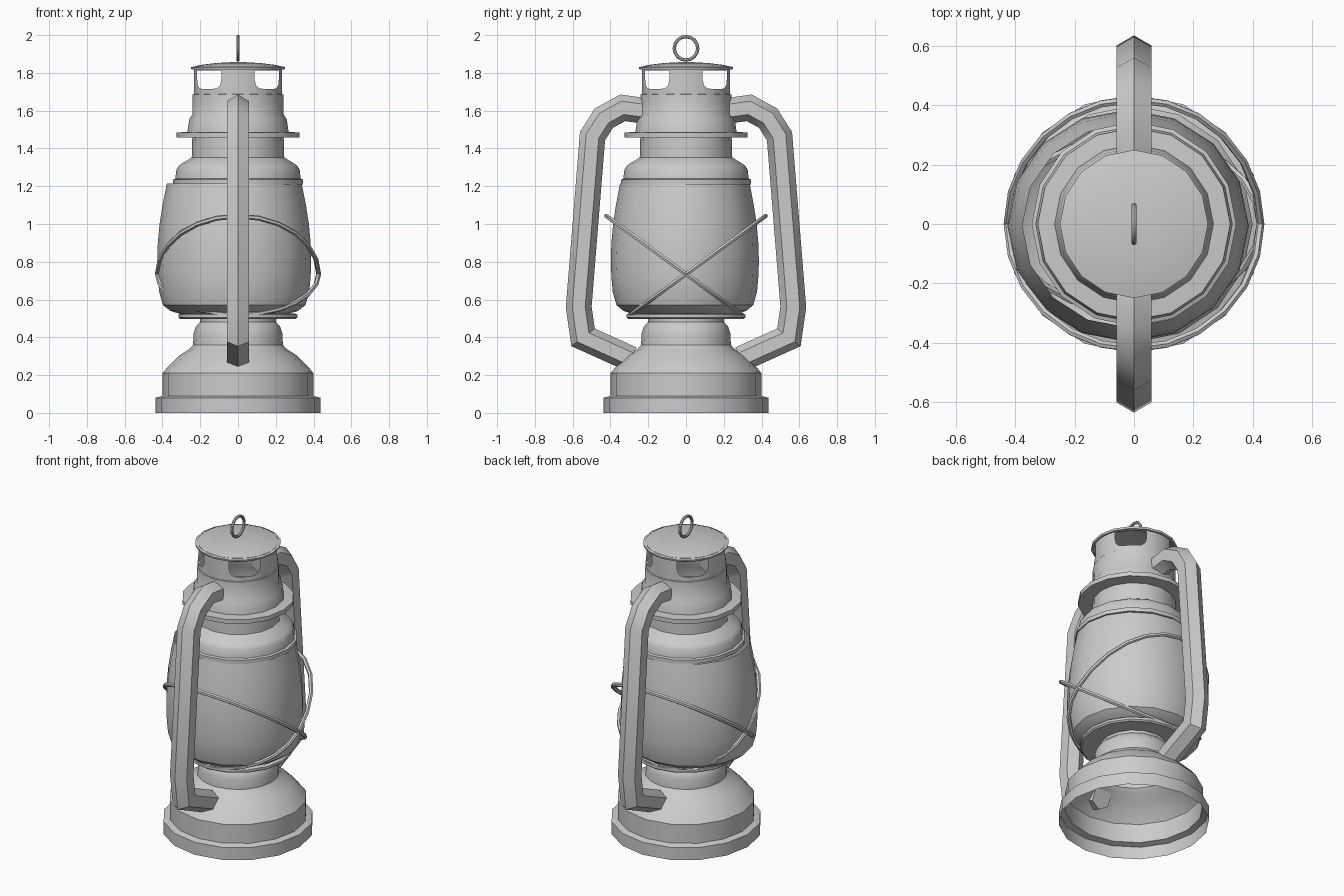
import bpy, bmesh, math
from mathutils import Vector

if "Cube" in bpy.data.objects:
    bpy.data.objects.remove(bpy.data.objects["Cube"])

SIDES = 16


def finish(bm, name, angle=32):
    bmesh.ops.recalc_face_normals(bm, faces=bm.faces)
    me = bpy.data.meshes.new(name)
    bm.to_mesh(me)
    bm.free()
    ob = bpy.data.objects.new(name, me)
    bpy.context.collection.objects.link(ob)
    me.shade_smooth()
    me.set_sharp_from_angle(angle=math.radians(angle))
    return ob


def bridge(bm, rings, closed=False):
    for k in range(len(rings) if closed else len(rings) - 1):
        a, b = rings[k], rings[(k + 1) % len(rings)]
        n = len(a)
        for i in range(n):
            bm.faces.new((a[i], a[(i + 1) % n], b[(i + 1) % n], b[i]))


def lathe(name, profile, cap_top=False):
    bm = bmesh.new()
    rings = []
    for r, z in profile:
        rings.append([bm.verts.new((r * math.cos(2 * math.pi * i / SIDES),
                                    r * math.sin(2 * math.pi * i / SIDES), z))
                      for i in range(SIDES)])
    bridge(bm, rings)
    if cap_top:
        bm.faces.new(rings[-1])
    return finish(bm, name)


def sweep(name, pts, normal, r, sides, closed=False):
    """Tube along a planar path with mitred bends."""
    bm = bmesh.new()
    pts = [Vector(p) for p in pts]
    nrm = Vector(normal).normalized()
    n, rings = len(pts), []
    for i, p in enumerate(pts):
        a = (p - pts[i - 1]).normalized() if closed or i > 0 else None
        b = (pts[(i + 1) % n] - p).normalized() if closed or i < n - 1 else None
        a, b = a or b, b or a
        t = (a + b).normalized()
        side = t.cross(nrm) / max(t.dot(a), 0.5)
        rings.append([bm.verts.new(p + r * (math.cos(q) * side + math.sin(q) * nrm))
                      for q in (2 * math.pi * k / sides for k in range(sides))])
    bridge(bm, rings, closed)
    if not closed:
        bm.faces.new(rings[0])
        bm.faces.new(rings[-1])
    return finish(bm, name, 40)


# Fuel tank, open underneath
lathe("fuel_tank", [(.437, 0), (.437, .08), (.40, .09), (.40, .21), (.375, .24),
                    (.31, .305), (.255, .34), (.238, .36), (.235, .42),
                    (.222, .46), (.20, .48), (.20, .51)])

# Plate carrying the glass
lathe("glass_plate", [(.20, .497), (.305, .497), (.315, .505), (.315, .52), (.305, .525), (.20, .525)])

# Glass globe, slightly oval and off centre
globe = lathe("glass_globe", [(.27, .522), (.325, .54), (.362, .57), (.382, .64), (.389, .72), (.392, .80),
                              (.389, .90), (.380, 1.0), (.365, 1.10), (.343, 1.215)])
globe.scale.x = 1.04
globe.location = (-.02, -.006, 0)

# Upper hood with two flanges
lathe("hood", [(.32, 1.207), (.345, 1.21), (.345, 1.235), (.332, 1.24), (.326, 1.29), (.31, 1.312),
               (.245, 1.352), (.242, 1.457), (.325, 1.457), (.325, 1.484), (.268, 1.488),
               (.258, 1.555), (.242, 1.58), (.24, 1.685), (.225, 1.692)])

# Chimney with four round-cornered windows
bm = bmesh.new()
sill = {-23: 1.765, -21: 1.735, -16: 1.718, -8: 1.715, 0: 1.715, 8: 1.715, 16: 1.718, 21: 1.735, 23: 1.765}
cols = [(45 + 90 * q + o, h) for q in range(4) for o, h in list(sill.items()) + [(34, None), (45, None), (56, None)]]


def ring_pt(deg, z, r=.233):
    a = math.radians(deg)
    return bm.verts.new((r * math.cos(a), r * math.sin(a), z))


for (a0, h0), (a1, h1) in zip(cols, cols[1:] + [(cols[0][0] + 360, cols[0][1])]):
    if h0 and h1:
        bands = [(1.685, 1.685, h0, h1), (1.812, 1.812, 1.835, 1.835)]
    else:
        bands = [(1.685, 1.685, 1.835, 1.835)]
    for b0, b1, t0, t1 in bands:
        bm.faces.new((ring_pt(a0, b0), ring_pt(a1, b1), ring_pt(a1, t1), ring_pt(a0, t0)))
bmesh.ops.remove_doubles(bm, verts=bm.verts, dist=.0005)
finish(bm, "chimney")

# Domed cap
lathe("cap", [(.22, 1.818), (.247, 1.818), (.25, 1.83), (.20, 1.842), (.12, 1.852), (.03, 1.857)], True)

# Hanging ring
sweep("hanging_ring", [(0, .062 * math.cos(a), 1.93 + .062 * math.sin(a))
                       for a in (2 * math.pi * i / 16 for i in range(16))], (1, 0, 0), .009, 8, True)

# Side air tubes, hexagonal
path = [(.225, 1.60), (.335, 1.615), (.435, 1.56), (.495, 1.465), (.568, .56), (.545, .40), (.29, .285)]
for label, s in (("front", -1), ("back", 1)):
    sweep(label + "_air_tube", [(0, s * y, z) for y, z in path], (1, 0, 0), .068, 6)

# Crossed wire guards, each a tilted hoop
for label, s in (("front", -1), ("back", 1)):
    hoop = []
    for i in range(24):
        a = 2 * math.pi * i / 24
        y = math.sin(a) * (.42 if math.sin(a) > 0 else .295)
        hoop.append((.427 * math.cos(a), s * y, .735 + .73 * y))
    sweep(label + "_wire_guard", hoop, (0, -.73 * s, 1), .013, 6, True)
